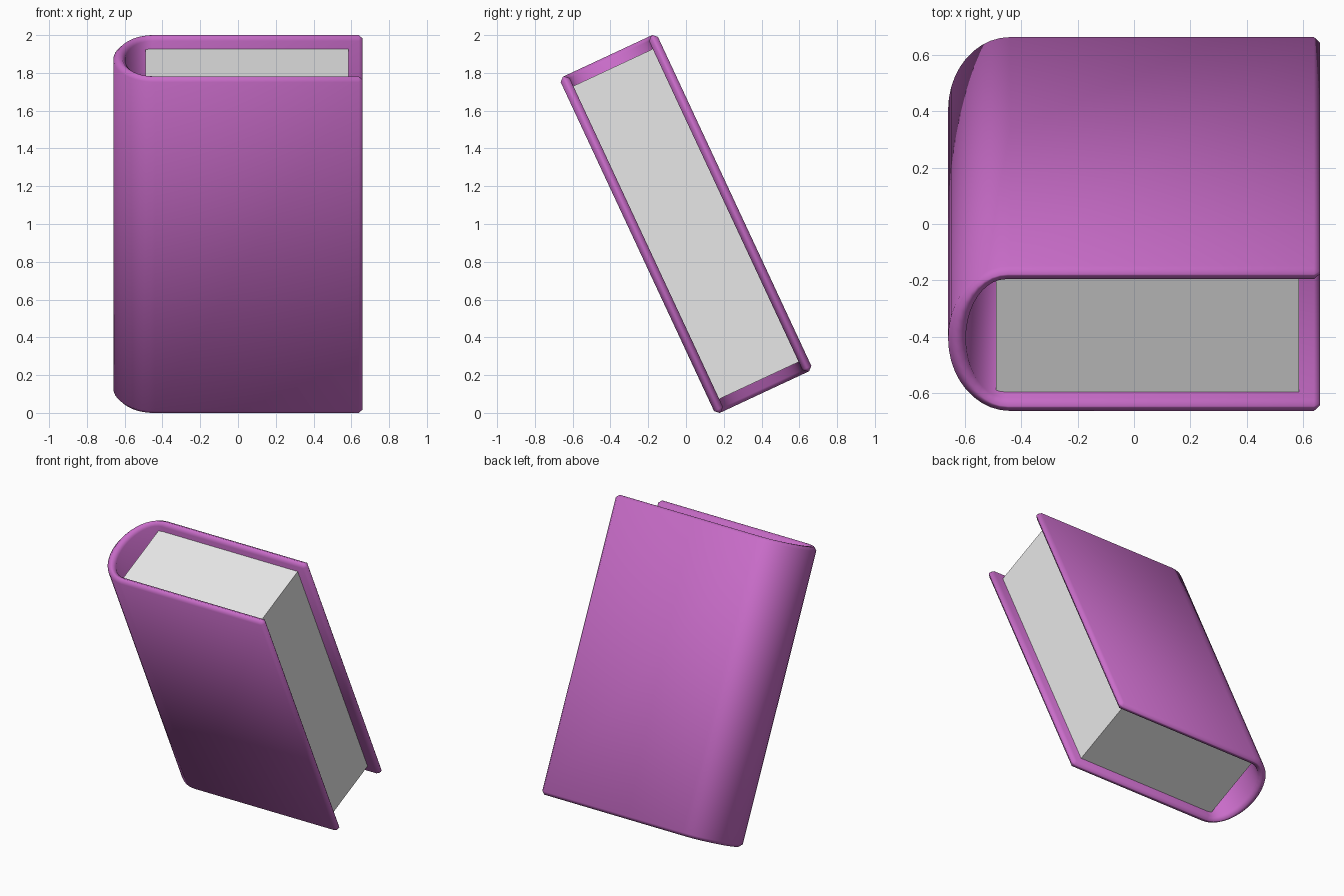
import bpy, bmesh, math
from mathutils import Matrix

if "Cube" in bpy.data.objects:
    bpy.data.objects.remove(bpy.data.objects["Cube"])

TILT = Matrix.Rotation(math.radians(25), 4, 'X')
HALF_T, HALF_L = 0.284, 0.982      # outer half thickness and half height
LIFT = Matrix.Translation((0, 0, 1.0))


def material(name, rgb):
    m = bpy.data.materials.new(name)
    m.diffuse_color = (*rgb, 1)
    m.use_nodes = True
    m.node_tree.nodes["Principled BSDF"].inputs["Base Color"].default_value = m.diffuse_color
    return m


def finish(bm, name, mat):
    bmesh.ops.recalc_face_normals(bm, faces=bm.faces)
    me = bpy.data.meshes.new(name)
    bm.to_mesh(me)
    bm.free()
    ob = bpy.data.objects.new(name, me)
    bpy.context.collection.objects.link(ob)
    me.materials.append(mat)
    ob.matrix_world = LIFT @ TILT
    return ob


def half_ellipse(cx, rx, ry, n=20):
    """Arc bulging towards -x, from +y round to -y."""
    return [(cx - rx * math.sin(math.pi * i / n), ry * math.cos(math.pi * i / n))
            for i in range(n + 1)]


purple = material("purple cover", (0.58, 0.15, 0.58))
paper = material("paper", (0.8, 0.8, 0.8))

# cover: U-shaped profile with a round spine, extruded along the height
outer = [(0.66, HALF_T)] + half_ellipse(-0.44, 0.22, HALF_T) + [(0.66, -HALF_T)]
inner = [(0.66, 0.232)] + half_ellipse(-0.455, 0.142, 0.232) + [(0.66, -0.232)]
bm = bmesh.new()
rings = [[[bm.verts.new((x, y, z)) for x, y in prof] for prof in (outer, inner)]
         for z in (-HALF_L, HALF_L)]
(ob0, in0), (ob1, in1) = rings
for i in range(len(outer) - 1):
    j = i + 1
    bm.faces.new((ob0[i], ob0[j], ob1[j], ob1[i]))
    bm.faces.new((in0[i], in0[j], in1[j], in1[i]))
    bm.faces.new((ob0[i], ob0[j], in0[j], in0[i]))
    bm.faces.new((ob1[i], ob1[j], in1[j], in1[i]))
for k in (0, -1):
    bm.faces.new((ob0[k], in0[k], in1[k], ob1[k]))
for f in bm.faces:
    f.smooth = True
cover = finish(bm, "cover", purple)
bev = cover.modifiers.new("rim bevel", 'BEVEL')
bev.width = 0.021
bev.segments = 1
bev.limit_method = 'ANGLE'
bev.angle_limit = math.radians(40)

# page block
bm = bmesh.new()
bmesh.ops.create_cube(bm, size=1, matrix=Matrix.Translation((0.0475, 0, 0))
                      @ Matrix.Diagonal((1.075, 0.472, 1.828, 1)))
finish(bm, "pages", paper)
